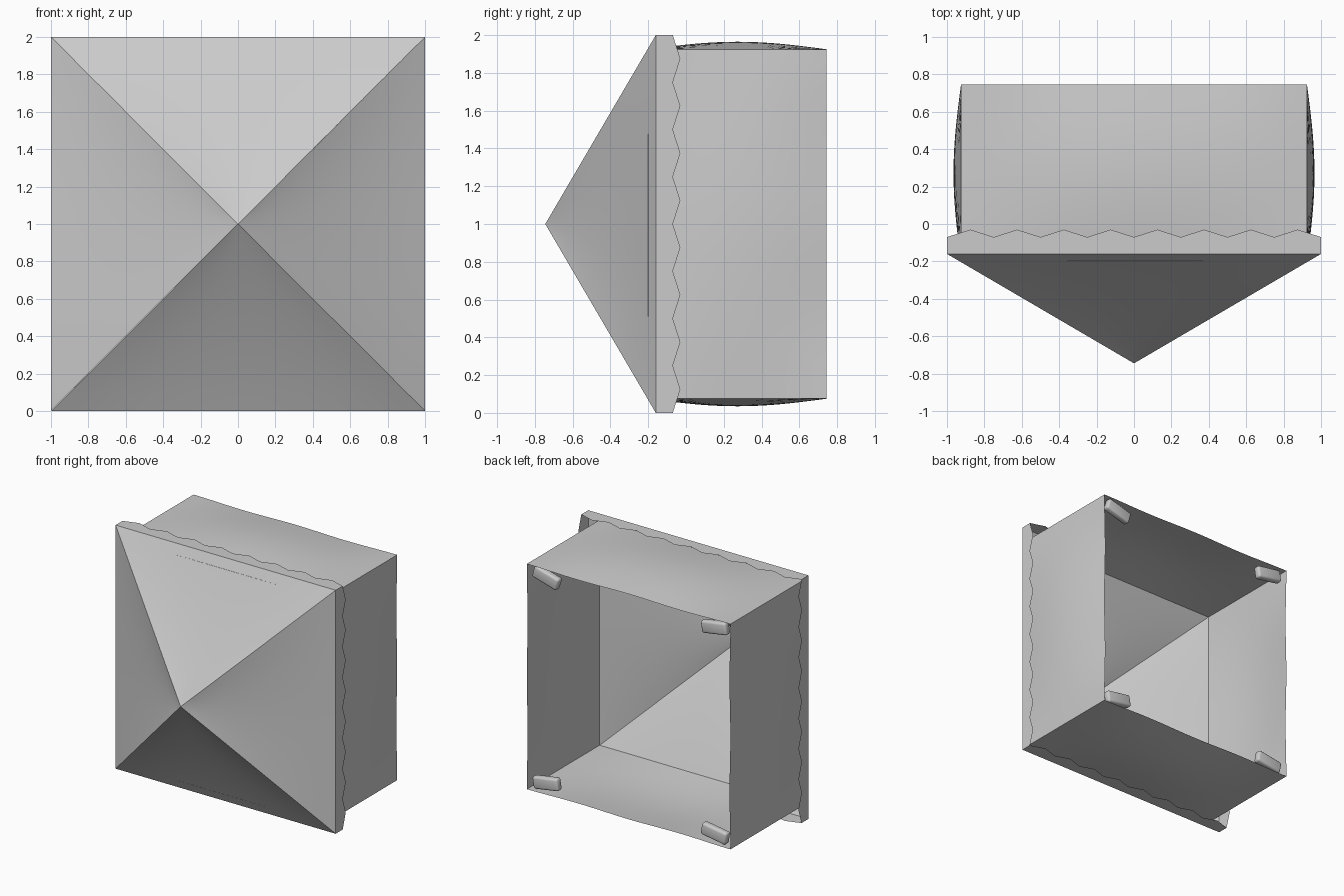
import bpy, bmesh, math
from mathutils import Matrix, Vector

cube = bpy.data.objects.get("Cube")
if cube:
    bpy.data.objects.remove(cube, do_unlink=True)

fabric = bpy.data.materials.new("grey_fabric")
fabric.use_nodes = True
GREY = (0.6, 0.6, 0.6, 1)
fabric.diffuse_color = GREY
fabric.node_tree.nodes["Principled BSDF"].inputs["Base Color"].default_value = GREY

APEX_Y, EAVE_Y, BACK_Y = -0.745, -0.16, 0.745
WALL = 0.925      # half width of the walls
SIDES = ("top", "left", "bottom", "right")


def finish(bm, name, quarter=0):
    """Turn a part about the y axis, lift it to the model centre and link it."""
    bm.transform(Matrix.Translation((0, 0, 1)) @ Matrix.Rotation(quarter * math.pi / 2, 4, 'Y'))
    mesh = bpy.data.meshes.new(name)
    bm.to_mesh(mesh)
    bm.free()
    mesh.materials.append(fabric)
    obj = bpy.data.objects.new(name, mesh)
    bpy.context.collection.objects.link(obj)
    bpy.ops.object.select_all(action='DESELECT')
    obj.select_set(True)
    bpy.context.view_layer.objects.active = obj
    bpy.ops.object.shade_smooth_by_angle(angle=math.radians(30))


def sheet(name, nu, nv, point, quarter):
    """Cloth sheet: point(u, v) with u and v from 0 to 1."""
    bm = bmesh.new()
    rows = [[bm.verts.new(point(i / nu, j / nv)) for i in range(nu + 1)] for j in range(nv + 1)]
    for a, b in zip(rows, rows[1:]):
        for i in range(nu):
            bm.faces.new((a[i], a[i + 1], b[i + 1], b[i]))
    bmesh.ops.remove_doubles(bm, verts=bm.verts, dist=0.0001)
    finish(bm, name, quarter)


def roof_point(u, v):
    # straight ridges with a slight sag between them
    t = 2 * u - 1
    sag = 0.02 * (1 - t * t) * 4 * v * (1 - v)
    return (t * v, APEX_Y + (EAVE_Y - APEX_Y) * v + sag, v)


def valance_point(u, v):
    # zigzag lower hem: every other column hangs lower
    hem = -0.03 if round(u * 16) % 2 else -0.07
    return (2 * u - 1, EAVE_Y + (hem - EAVE_Y) * v, 1)


def wall_point(u, v):
    # billows outward in the middle, gently wavy along the open hem
    billow = 0.04 * math.sin(math.pi * u) * math.sin(math.pi * v)
    wave = 0.008 * v ** 3 * math.sin(2 * math.pi * u) ** 2
    start = EAVE_Y - 0.04
    return ((2 * u - 1) * WALL, start + (BACK_Y - start) * v, WALL + billow - wave)


for q, side in enumerate(SIDES):
    sheet("roof_panel_" + side, 16, 12, roof_point, q)
    sheet("valance_" + side, 16, 1, valance_point, q)
    sheet("wall_" + side, 20, 14, wall_point, q)

# Small rounded pads in the four corners of the open end
for sx, xname in ((1, "left"), (-1, "right")):
    for sz, zname in ((1, "top"), (-1, "bottom")):
        tilt = 16 if sx == sz == 1 else 9
        bm = bmesh.new()
        bmesh.ops.create_cube(bm, size=1, matrix=Matrix.Diagonal((0.23, 0.06, 0.1, 1)))
        bmesh.ops.bevel(bm, geom=bm.edges[:], offset=0.018, segments=3, affect='EDGES', profile=0.5)
        bm.transform(Matrix.Translation((sx * 0.765, 0.71, sz * 0.845))
                     @ Matrix.Rotation(-sx * sz * math.radians(tilt), 4, 'Y'))
        finish(bm, "corner_pad_" + zname + "_" + xname)
